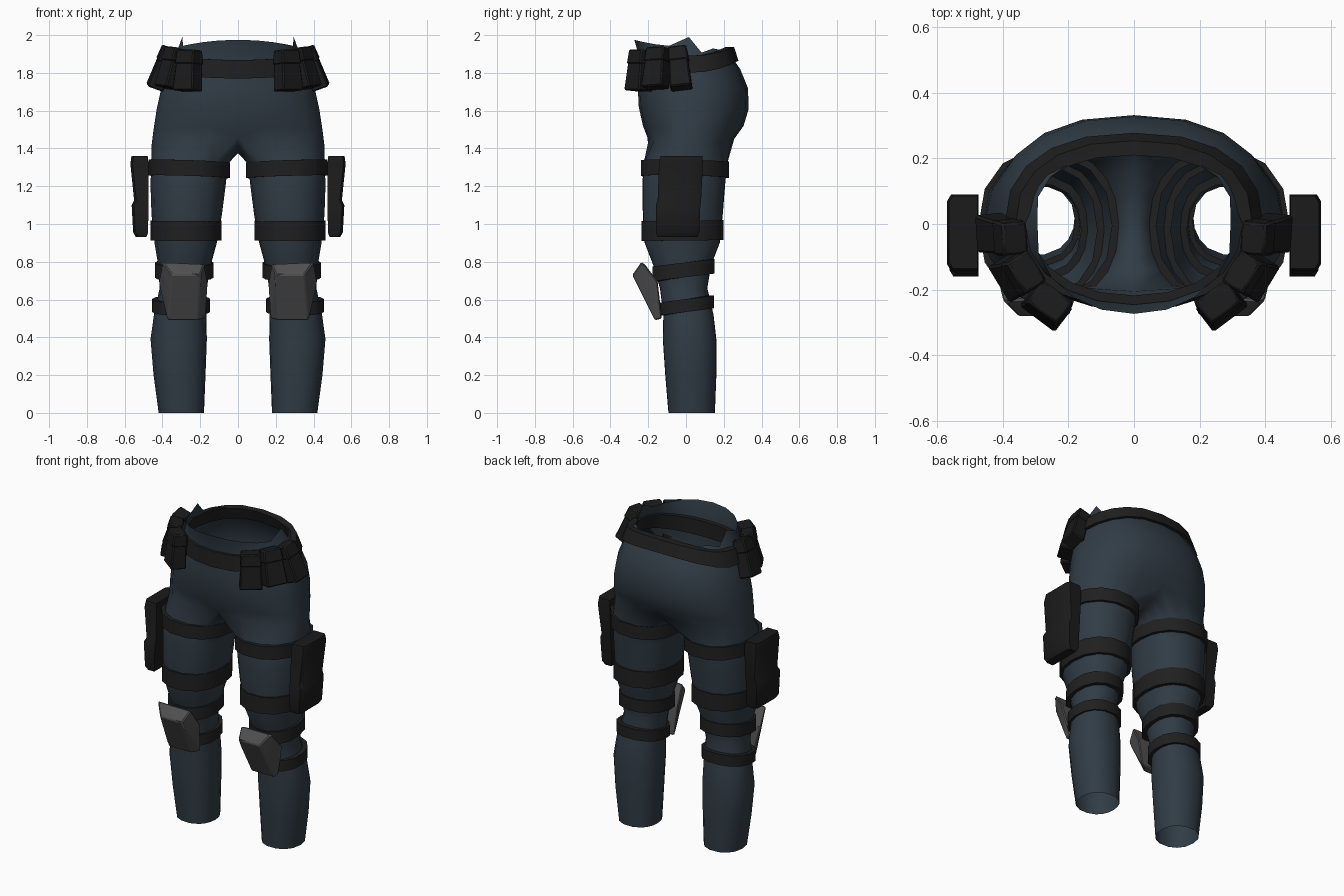
import bpy, bmesh, math
from mathutils import Matrix, Vector

cube = bpy.data.objects.get("Cube")
if cube:
    bpy.data.objects.remove(cube, do_unlink=True)


def material(name, rgb):
    m = bpy.data.materials.new(name)
    m.use_nodes = True
    m.diffuse_color = (*rgb, 1)
    bsdf = m.node_tree.nodes["Principled BSDF"]
    bsdf.inputs["Base Color"].default_value = (*rgb, 1)
    bsdf.inputs["Roughness"].default_value = 0.8
    return m


NAVY = material("navy cloth", (0.030, 0.045, 0.060))
WEB = material("black webbing", (0.014, 0.014, 0.014))
LEATHER = material("black pouch", (0.011, 0.011, 0.011))
GREY = material("grey armour", (0.080, 0.080, 0.080))


def finish(bm, name, mat, angle=35, mirror=True):
    bmesh.ops.recalc_face_normals(bm, faces=bm.faces)
    me = bpy.data.meshes.new(name)
    bm.to_mesh(me)
    bm.free()
    me.materials.append(mat)
    me.shade_smooth()
    me.set_sharp_from_angle(angle=math.radians(angle))
    ob = bpy.data.objects.new(name, me)
    bpy.context.collection.objects.link(ob)
    if mirror:
        mod = ob.modifiers.new("mirror", 'MIRROR')
        mod.use_clip = True
        mod.merge_threshold = 0.0005
    return ob


def bridge(bm, a, b, closed=True):
    n = len(a)
    for i in range(n if closed else n - 1):
        j = (i + 1) % n
        bm.faces.new((a[i], a[j], b[j], b[i]))


def spow(v, e):
    return math.copysign(abs(v) ** e, v)


# Leg sections: height, inner x, outer x, front y, back y
LEG = [(0.00, .180, .420, -.095, .155), (0.20, .172, .447, -.112, .163),
       (0.39, .165, .463, -.125, .163), (0.52, .168, .445, -.122, .148),
       (0.66, .165, .415, -.140, .115), (0.78, .145, .422, -.175, .135),
       (0.90, .112, .442, -.222, .182), (1.05, .085, .458, -.232, .198),
       (1.20, .066, .463, -.235, .210), (1.32, .052, .460, -.228, .222)]
# Half-hip sections: front z, side z, back z, half width, front y, back y
HIP = [(1.46, 1.42, 1.45, .457, -.205, .255), (1.52, 1.50, 1.52, .447, -.228, .305),
       (1.62, 1.61, 1.61, .430, -.250, .332), (1.72, 1.71, 1.72, .408, -.255, .328),
       (1.80, 1.80, 1.82, .375, -.246, .287), (1.88, 1.88, 1.88, .335, -.246, .245),
       (1.975, 1.94, 1.91, .305, -.274, .225)]
OUT, INN = 10, 6
ANG = [math.radians(-126 + 252 * i / OUT) for i in range(OUT + 1)]
ANG += [math.radians(126 + 108 * i / INN) for i in range(1, INN)]


def leg_at(z):
    for a, b in zip(LEG, LEG[1:]):
        if z <= b[0]:
            t = (z - a[0]) / (b[0] - a[0])
            return [p + (q - p) * t for p, q in zip(a, b)]
    return LEG[-1]


def leg_point(z, ang, grow=0):
    _, xi, xo, yf, yb = leg_at(z)
    x = (xi + xo) / 2 + ((xo - xi) / 2 + grow) * spow(math.cos(ang), .9)
    y = (yf + yb) / 2 + ((yb - yf) / 2 + grow) * spow(math.sin(ang), .9)
    return Vector((x, y, z))


def hip_point(sec, ang, grow=0):
    zf, zs, zb, rx, yf, yb = sec
    c, s = math.cos(ang), math.sin(ang)
    e = .85 if s > 0 else .95
    y = ((yb if s > 0 else -yf) + grow) * spow(s, e)
    z = zs + ((zb if s > 0 else zf) - zs) * s * s
    return Vector(((rx + grow) * max(c, 0) ** e if abs(c) > 1e-6 else 0, y, z))


# Trousers: one leg, a crotch saddle and half the hips, mirrored
bm = bmesh.new()
rings = [[bm.verts.new(leg_point(s[0], a)) for a in ANG] for s in LEG]
HALF = [math.pi * (i / OUT - .5) for i in range(OUT + 1)]
hips = [[bm.verts.new(hip_point(s, a)) for a in HALF] for s in HIP]
saddle = []
for i in range(1, INN):
    t = 1 - 2 * i / INN
    saddle.append(bm.verts.new((0, .02 + .23 * t, 1.375 + .085 * t * t)))
rings.append(hips[0] + saddle)
for a, b in zip(rings, rings[1:]):
    bridge(bm, a, b)
for a, b in zip(hips, hips[1:]):
    bridge(bm, a, b, closed=False)
# pointed tab at the side of the waistband
hips[-1][OUT // 2].co += Vector((-.01, .015, .05))
hips[-1][OUT // 2 + 1].co.z -= .03
finish(bm, "trousers", NAVY, 80)


# Leg straps: thin rings following the leg surface
def strap(name, z_front, z_back, height, grow=.014, outer_lift=0, n=14):
    bm = bmesh.new()
    loops = []
    for dz, g in ((0, grow), (height, grow), (height, -.012), (0, -.012)):
        loop = []
        for i in range(n):
            a = 2 * math.pi * i / n
            z = z_front + (z_back - z_front) * (math.sin(a) + 1) / 2
            p = leg_point(z + height / 2, a, g)
            p.z = z + dz + outer_lift * math.cos(a)
            loop.append(bm.verts.new(p))
        loops.append(loop)
    for a, b in zip(loops, loops[1:] + loops[:1]):
        bridge(bm, a, b)
    finish(bm, name, WEB)


strap("upper_thigh_strap", 1.255, 1.245, .083, outer_lift=.007)
strap("lower_thigh_strap", .91, .915, .105)
strap("upper_knee_strap", .695, .738, .078, .02)
strap("lower_knee_strap", .515, .555, .068, .02)

# Belt: thick band, higher at the back
bm = bmesh.new()
belt = []
for lo, grow in ((True, .016), (False, .016), (False, -.028), (True, -.028)):
    sec = ((1.77, 1.80, 1.865, .378, -.248, .262) if lo else
           (1.868, 1.89, 1.938, .345, -.246, .238))
    belt.append([bm.verts.new(hip_point(sec, a, grow)) for a in HALF])
for a, b in zip(belt, belt[1:] + belt[:1]):
    bridge(bm, a, b, closed=False)
finish(bm, "belt", WEB)


# Belt pouches: tapered boxes with a lid, leaning with the hip
def pouch(name, centre, yaw, lean, roll, depth, width, height):
    bm = bmesh.new()
    for size, lift, taper in (((depth, width, height), 0, .80),
                              ((depth + .010, width + .008, height * .36), height * .33, .90)):
        geo = bmesh.ops.create_cube(bm, size=1)["verts"]
        for v in geo:
            k = taper if v.co.z > 0 else 1
            if lift:
                k *= .88
            v.co = Vector((v.co.x * size[0] * k, v.co.y * size[1] * k, v.co.z * size[2] + lift))
    bmesh.ops.bevel(bm, geom=bm.edges[:], offset=.007, segments=1, affect='EDGES')
    turn = (Matrix.Translation(centre) @ Matrix.Rotation(math.radians(yaw), 4, 'Z')
            @ Matrix.Rotation(math.radians(-lean), 4, 'Y')
            @ Matrix.Rotation(math.radians(roll), 4, 'X'))
    bm.transform(turn)
    finish(bm, name, LEATHER)


pouch("front_pouch", (.262, -.245, 1.812), -53, 5, 0, .095, .135, .215)
pouch("middle_pouch", (.352, -.155, 1.825), -32, 14, 3, .09, .13, .215)
pouch("side_pouch", (.402, -.035, 1.825), -6, 20, 7, .09, .115, .225)

# Thigh holsters: stacked rectangular sections (z, inner x, outer x, front y, back y)
bm = bmesh.new()
loops = []
for z, x0, x1, y0, y1 in ((.93, .485, .540, -.150, .060), (.955, .476, .555, -.160, .070),
                          (1.10, .474, .563, -.160, .076), (1.125, .474, .550, -.150, .080),
                          (1.32, .474, .570, -.143, .090), (1.36, .478, .564, -.136, .086)):
    loops.append([bm.verts.new(p) for p in ((x0, y0, z), (x1 - .012, y0, z), (x1, y0 + .02, z),
                                            (x1, y1 - .02, z), (x1 - .012, y1, z), (x0, y1, z))])
for a, b in zip(loops, loops[1:]):
    bridge(bm, a, b)
bm.faces.new(loops[0])
bm.faces.new(loops[-1])
finish(bm, "thigh_holster", LEATHER)

# Knee pads: faceted shield with a sloping top
bm = bmesh.new()
for p in ((.178, -.220, .790), (.400, -.235, .800), (.420, -.150, .695), (.375, -.128, .500),
          (.172, -.128, .500), (.160, -.150, .680), (.200, -.284, .730), (.350, -.284, .730),
          (.372, -.165, .490), (.215, -.165, .490)):
    bm.verts.new(p)
bmesh.ops.convex_hull(bm, input=bm.verts[:])
bmesh.ops.dissolve_limit(bm, angle_limit=math.radians(4), verts=bm.verts[:], edges=bm.edges[:])
bmesh.ops.bevel(bm, geom=bm.edges[:], offset=.006, segments=1, affect='EDGES')
finish(bm, "knee_pad", GREY, 15)
